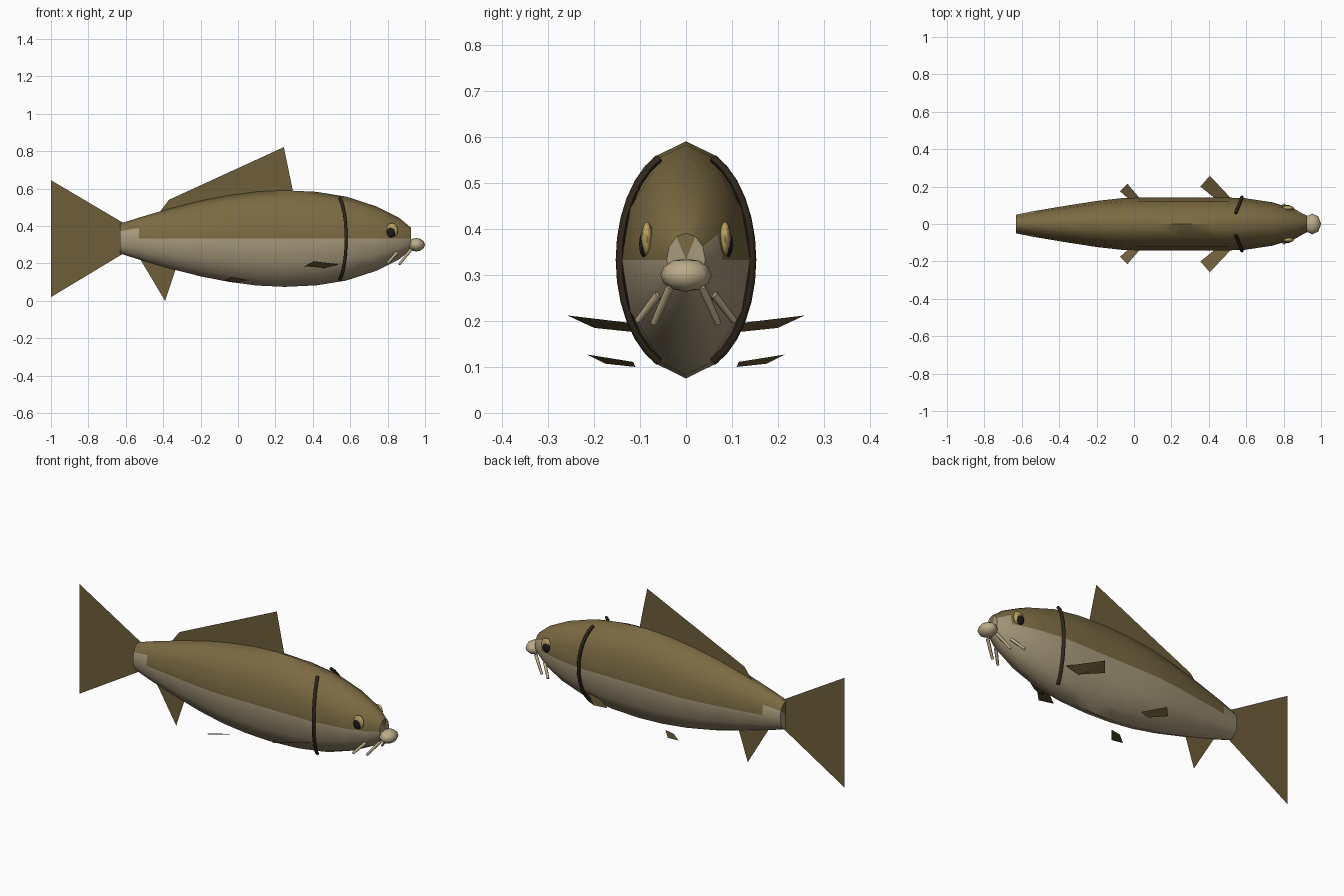
import bpy, bmesh, math
from mathutils import Vector

if "Cube" in bpy.data.objects:
    bpy.data.objects.remove(bpy.data.objects["Cube"])

MID = 0.333  # height of the body axis


def material(name, r, g, b):
    m = bpy.data.materials.new(name)
    m.use_nodes = True
    m.diffuse_color = (r, g, b, 1)
    node = next(n for n in m.node_tree.nodes if n.type == 'BSDF_PRINCIPLED')
    node.inputs["Base Color"].default_value = (r, g, b, 1)
    return m


back_brown = material("back brown", 0.20, 0.145, 0.055)
belly_beige = material("belly beige", 0.39, 0.32, 0.20)
fin_brown = material("fin brown", 0.155, 0.11, 0.042)
lip_beige = material("lip beige", 0.50, 0.41, 0.25)
gill_dark = material("gill dark brown", 0.03, 0.021, 0.011)
eye_gold = material("eye gold", 0.48, 0.34, 0.12)
pupil_black = material("pupil black", 0.012, 0.010, 0.008)


def finish(name, bm, mats, smooth=None):
    bmesh.ops.recalc_face_normals(bm, faces=bm.faces)
    me = bpy.data.meshes.new(name)
    bm.to_mesh(me)
    bm.free()
    for m in mats:
        me.materials.append(m)
    ob = bpy.data.objects.new(name, me)
    bpy.context.collection.objects.link(ob)
    if smooth:
        bpy.ops.object.select_all(action='DESELECT')
        ob.select_set(True)
        bpy.context.view_layer.objects.active = ob
        bpy.ops.object.shade_smooth_by_angle(angle=math.radians(smooth))
    return ob


def loft(bm, rings, sides):
    """Skin lists of points and close both ends with fans."""
    loops = [[bm.verts.new(p) for p in ring] for ring in rings]
    for a, b in zip(loops, loops[1:]):
        for i in range(sides):
            j = (i + 1) % sides
            bm.faces.new((a[i], a[j], b[j], b[i]))
    for loop in (loops[0], loops[-1]):
        centre = bm.verts.new(sum((v.co for v in loop), Vector()) / sides)
        for i in range(sides):
            bm.faces.new((loop[i], loop[(i + 1) % sides], centre))


def tube(name, path, radii, sides, mat):
    pts = [Vector(p) for p in path]
    rings = []
    for i, p in enumerate(pts):
        t = (pts[min(i + 1, len(pts) - 1)] - pts[max(i - 1, 0)]).normalized()
        u = t.cross(Vector((1, 0, 0))).normalized()
        v = t.cross(u)
        rings.append([p + radii[i] * (u * math.cos(a) + v * math.sin(a))
                      for a in (math.tau * k / sides for k in range(sides))])
    bm = bmesh.new()
    loft(bm, rings, sides)
    return finish(name, bm, [mat], 60)


def ellipsoid(name, centre, size, mat, segs=12, rings=8):
    bm = bmesh.new()
    bmesh.ops.create_uvsphere(bm, u_segments=segs, v_segments=rings, radius=1)
    bmesh.ops.scale(bm, vec=size, verts=bm.verts)
    bmesh.ops.translate(bm, vec=centre, verts=bm.verts)
    return finish(name, bm, [mat], 60)


def fin(name, points):
    bm = bmesh.new()
    face = bm.faces.new([bm.verts.new(p) for p in points])
    bmesh.ops.triangulate(bm, faces=[face])
    return finish(name, bm, [fin_brown])


# Body: x, half width, half height of each elliptical ring
profile = [(-0.63, 0.05, 0.08), (-0.53, 0.07, 0.112), (-0.38, 0.095, 0.156),
           (-0.2, 0.123, 0.202), (-0.05, 0.14, 0.231), (0.1, 0.141, 0.251),
           (0.25, 0.141, 0.258), (0.42, 0.141, 0.25), (0.58, 0.14, 0.224),
           (0.74, 0.116, 0.172), (0.86, 0.08, 0.112), (0.925, 0.042, 0.058)]
SIDES = 12
bm = bmesh.new()
loft(bm, [[Vector((x, w * math.cos(a), MID + h * math.sin(a)))
           for a in (math.tau * k / SIDES for k in range(SIDES))]
          for x, w, h in profile], SIDES)
for f in bm.faces:
    c = f.calc_center_median()
    low_patch = c.z < MID + 0.028 and (c.x < 0 or c.y > 0 or c.x > 0.92)
    f.material_index = 1 if c.z < MID or low_patch else 0
finish("body", bm, [back_brown, belly_beige], 50)

# Fins on the centre line
fin("tail_fin", [(-0.61, 0, 0.415), (-1, 0, 0.645), (-0.815, 0, MID),
                 (-1, 0, 0.02), (-0.61, 0, 0.255)])
fin("dorsal_fin", [(-0.43, 0, 0.46), (-0.37, 0, 0.54), (0.245, 0, 0.822),
                   (0.295, 0, 0.58)])
fin("anal_fin", [(-0.53, 0, 0.235), (-0.39, 0, 0), (-0.33, 0, 0.18)])

# Mouth
ellipsoid("mouth", (0.953, 0, 0.3), (0.047, 0.056, 0.036), lip_beige, 8, 6)

# Paired parts
for side, s in (("left", 1), ("right", -1)):
    fin(side + "_pectoral_fin", [(0.54, s * 0.115, 0.195), (0.405, s * 0.258, 0.212),
                                 (0.355, s * 0.2, 0.185), (0.46, s * 0.115, 0.176)])
    fin(side + "_pelvic_fin", [(0.05, s * 0.115, 0.111), (-0.035, s * 0.215, 0.127),
                               (-0.075, s * 0.175, 0.107), (0, s * 0.11, 0.1)])
    ellipsoid(side + "_eye", (0.823, s * 0.085, 0.378), (0.032, 0.013, 0.038), eye_gold)
    ellipsoid(side + "_pupil", (0.818, s * 0.092, 0.367), (0.024, 0.01, 0.028), pupil_black)

    # Gill cover edge, an arc over the flank
    arc = [math.radians(-66 + 132 * k / 12) for k in range(13)]
    tube(side + "_gill", [(0.52 + 0.058 * math.cos(a), s * 0.144 * math.cos(a),
                           MID + 0.242 * math.sin(a)) for a in arc],
         [0.009] * 13, 6, gill_dark)

    # Whiskers
    tube(side + "_front_whisker", [(0.925, s * 0.034, 0.275), (0.862, s * 0.07, 0.195)],
         [0.009, 0.007], 6, lip_beige)
    tube(side + "_rear_whisker", [(0.85, s * 0.06, 0.258), (0.798, s * 0.105, 0.2)],
         [0.009, 0.007], 6, lip_beige)
